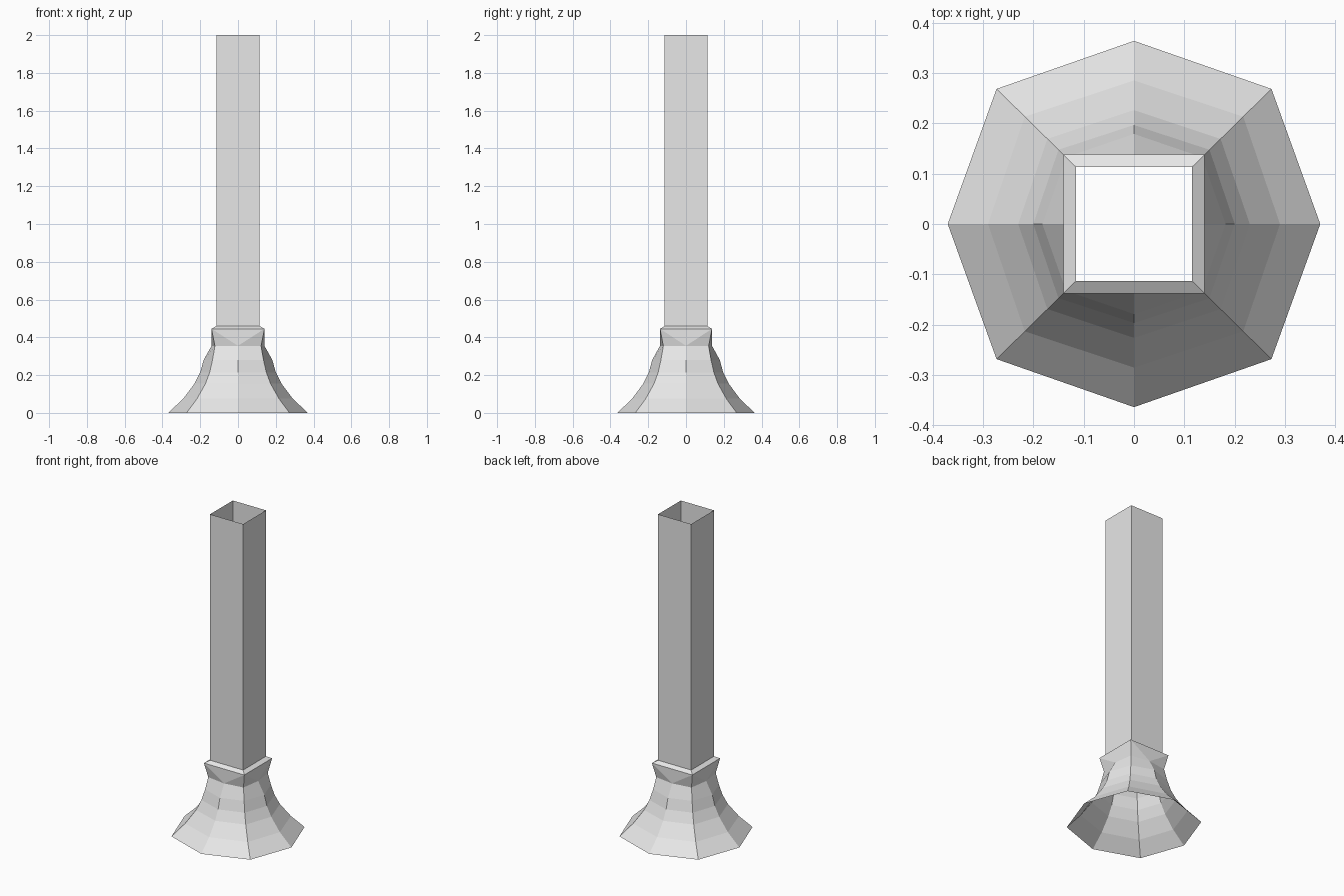
import bpy
import bmesh

cube = bpy.data.objects.get("Cube")
if cube:
    bpy.data.objects.remove(cube, do_unlink=True)

DEPTH = 0.983  # the plan is slightly shallower than wide

grey = bpy.data.materials.new("light grey")
grey.use_nodes = True
grey.diffuse_color = (0.8, 0.8, 0.8, 1)
grey.node_tree.nodes["Principled BSDF"].inputs["Base Color"].default_value = (0.8, 0.8, 0.8, 1)

CORNERS = [(1, -1), (1, 1), (-1, 1), (-1, -1)]
MIDDLES = [(1, 0), (0, 1), (-1, 0), (0, -1)]  # each follows its corner


def square(bm, z, c):
    return [bm.verts.new((x * c, y * c * DEPTH, z)) for x, y in CORNERS]


def octagon(bm, z, c, m):
    ring = []
    for (cx, cy), (mx, my) in zip(CORNERS, MIDDLES):
        ring.append(bm.verts.new((cx * c, cy * c * DEPTH, z)))
        ring.append(bm.verts.new((mx * m, my * m * DEPTH, z)))
    return ring


def bridge(bm, low, high):
    n = len(low)
    for i in range(n):
        j = (i + 1) % n
        bm.faces.new((low[i], low[j], high[j], high[i]))


def finish(bm, name):
    mesh = bpy.data.meshes.new(name)
    bm.to_mesh(mesh)
    bm.free()
    mesh.materials.append(grey)
    bpy.context.collection.objects.link(bpy.data.objects.new(name, mesh))


# Open square shaft
bm = bmesh.new()
bridge(bm, square(bm, 0.46, 0.115), square(bm, 2.0, 0.115))
finish(bm, "shaft")

# Flared eight-sided skirt: height, corner offset, side-middle offset
bm = bmesh.new()
profile = [(0, 0.273, 0.37), (0.075, 0.217, 0.29), (0.155, 0.172, 0.23),
           (0.215, 0.15, 0.2), (0.28, 0.135, 0.182), (0.355, 0.122, 0.14)]
rings = [octagon(bm, *p) for p in profile]
for low, high in zip(rings, rings[1:]):
    bridge(bm, low, high)

# Faceted collar: the eight-sided neck fans out to a square rim
neck = rings[-1]
rim = square(bm, 0.445, 0.14)
for i in range(4):
    j = (i + 1) % 4
    a, mid, b = neck[2 * i], neck[2 * i + 1], neck[2 * j]
    bm.faces.new((a, mid, rim[i]))
    bm.faces.new((mid, rim[j], rim[i]))
    bm.faces.new((mid, b, rim[j]))

# Bevelled ledge closing onto the shaft
bridge(bm, rim, square(bm, 0.46, 0.115))
finish(bm, "flared_base")
